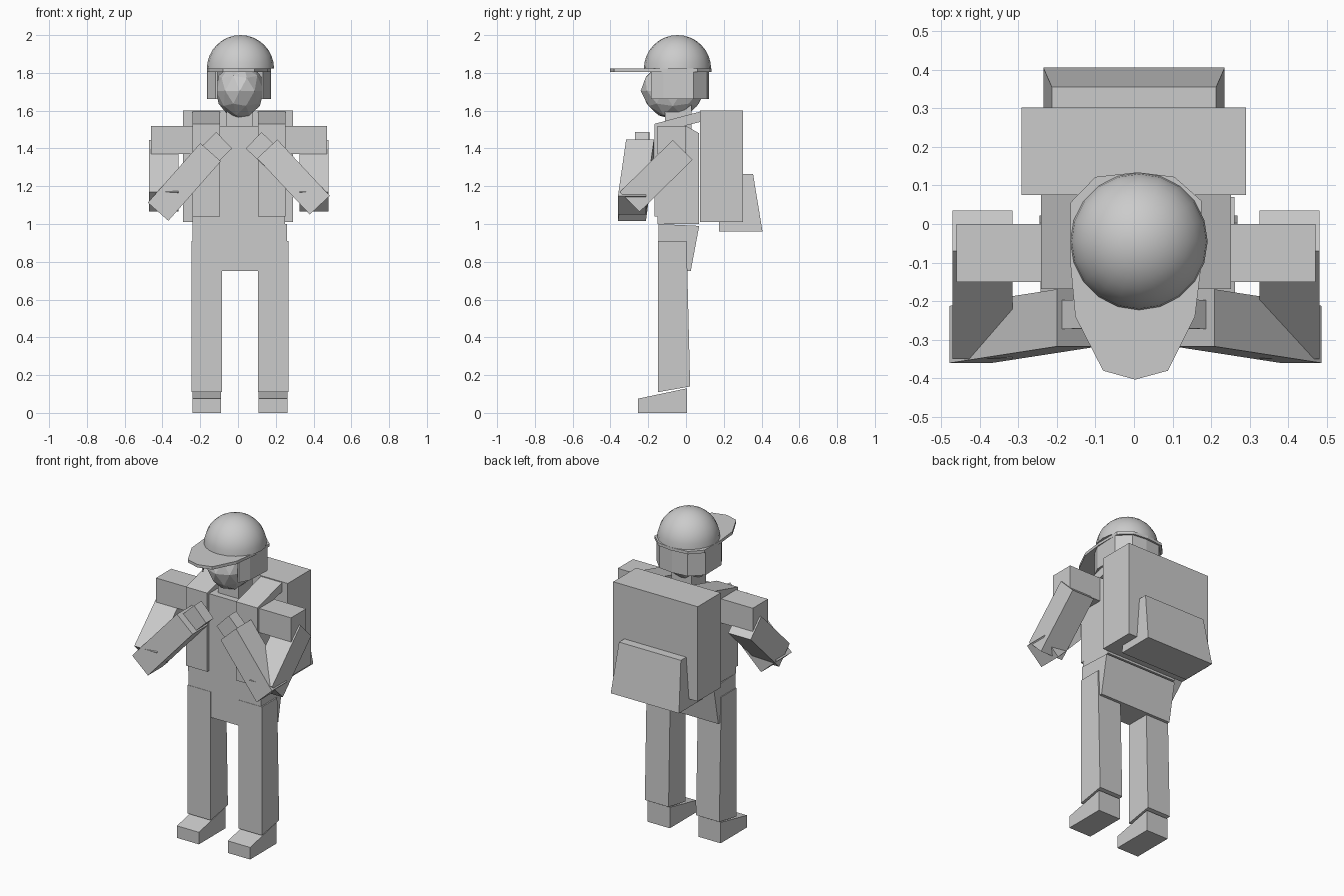
import bpy, bmesh, math
from mathutils import Vector

cube = bpy.data.objects.get("Cube")
if cube:
    bpy.data.objects.remove(cube, do_unlink=True)

GREY = (0.6, 0.6, 0.6, 1)
mat = bpy.data.materials.new("light grey")
mat.use_nodes = True
mat.diffuse_color = GREY
mat.node_tree.nodes["Principled BSDF"].inputs["Base Color"].default_value = GREY


def finish(name, bm):
    bmesh.ops.recalc_face_normals(bm, faces=bm.faces[:])
    me = bpy.data.meshes.new(name)
    bm.to_mesh(me)
    bm.free()
    me.materials.append(mat)
    ob = bpy.data.objects.new(name, me)
    bpy.context.collection.objects.link(ob)
    return ob


def loft(name, a, b):
    """Solid between two matching outlines."""
    bm = bmesh.new()
    va = [bm.verts.new(p) for p in a]
    vb = [bm.verts.new(p) for p in b]
    n = len(a)
    bm.faces.new(va)
    bm.faces.new(vb[::-1])
    for i in range(n):
        j = (i + 1) % n
        bm.faces.new((va[i], vb[i], vb[j], va[j]))
    return finish(name, bm)


def side_prism(name, x0, x1, profile):
    """Side profile (y, z) stretched from x0 to x1."""
    return loft(name, [(x0, y, z) for y, z in profile], [(x1, y, z) for y, z in profile])


def box(name, x0, x1, y0, y1, z0, z1):
    return side_prism(name, x0, x1, [(y0, z0), (y1, z0), (y1, z1), (y0, z1)])


def limb(name, start, end, wide, deep):
    """Box along an axis, wide across the front plane and deep in y."""
    s, e = Vector(start), Vector(end)
    d = (e - s).normalized()
    w = Vector((-d.z, 0, d.x)).normalized() * wide / 2
    t = Vector((0, deep / 2, 0))
    ring = [w + t, w - t, -w - t, -w + t]
    return loft(name, [s + r for r in ring], [e + r for r in ring])


# Trunk
side_prism("torso", -0.24, 0.25, [(-0.15, 1), (0.07, 1), (0.07, 1.48), (0, 1.52), (-0.15, 1.52)])
side_prism("pelvis", -0.24, 0.26, [(-0.145, 0.75), (0.025, 0.75), (0.07, 0.99), (-0.145, 1.0)])
box("neck", -0.06, 0.08, -0.11, 0.03, 1.5, 1.64)

# Legs and feet
for side, x0, x1 in (("right", -0.245, -0.085), ("left", 0.105, 0.268)):
    side_prism(side + "_leg", x0, x1, [(-0.147, 0.11), (0.022, 0.14), (0.003, 0.91), (-0.147, 0.91)])
    side_prism(side + "_foot", x0 + 0.003, x1 - 0.006,
               [(-0.255, 0), (0.005, 0), (0.005, 0.13), (-0.255, 0.075)])

# Arms and backpack straps
for side, s, up in (("right", -1, 0), ("left", 1, 0.035)):
    def span(a, b):
        return sorted((s * a + 0.005, s * b + 0.005))
    c = 0.005
    x0, x1 = span(0.24, 0.465)
    box(side + "_shoulder", x0, x1, -0.15, 0.0, 1.37, 1.52)
    x0, x1 = span(0.32, 0.475)
    side_prism(side + "_upper_arm", x0, x1,
               [(0.035, 1.34), (-0.07, 1.445), (-0.35, 1.17), (-0.245, 1.065)])
    limb(side + "_forearm", (s * 0.428 + c, -0.286, 1.065 + up),
         (s * 0.15 + c, -0.243, 1.38 + up / 2), 0.145, 0.148)
    limb(side + "_hand", (s * 0.18 + c, -0.236, 1.345), (s * 0.078 + c, -0.232, 1.443), 0.12, 0.075)
    x0, x1 = span(0.1, 0.246)
    box(side + "_strap_front", x0, x1, -0.168, -0.14, 1.04, 1.5)
    side_prism(side + "_strap_top", x0, x1,
               [(-0.168, 1.48), (0.075, 1.54), (0.075, 1.595), (-0.168, 1.53)])

# Backpack with tapered pocket wrapping under its lower edge
box("backpack", -0.292, 0.29, 0.075, 0.302, 1.01, 1.6)
yz = [(0.175, 0.96), (0.405, 0.96), (0.355, 1.265), (0.295, 1.265), (0.295, 1.012), (0.175, 1.012)]
taper = lambda z: 0.235 - 0.022 * (z - 0.96) / 0.305
loft("backpack_pocket", [(-taper(z), y, z) for y, z in yz], [(taper(z), y, z) for y, z in yz])

# Faceted head
bm = bmesh.new()
bmesh.ops.create_icosphere(bm, subdivisions=2, radius=1)
for v in bm.verts:
    narrow = 1 + 0.12 * min(v.co.z, 0)
    v.co = (0.01 + v.co.x * 0.133 * narrow, -0.07 + v.co.y * 0.17 * narrow, 1.705 + v.co.z * 0.152)
finish("head", bm)

# Domed helmet
bm = bmesh.new()
bmesh.ops.create_uvsphere(bm, u_segments=20, v_segments=16, radius=0.178)
bmesh.ops.bisect_plane(bm, geom=bm.verts[:] + bm.edges[:] + bm.faces[:], plane_co=(0, 0, 0),
                       plane_no=(0, 0, -1), clear_outer=True, dist=1e-5)
bmesh.ops.holes_fill(bm, edges=[e for e in bm.edges if e.is_boundary])
bmesh.ops.translate(bm, verts=bm.verts, vec=(0.013, -0.045, 1.822))
dome = finish("helmet_dome", bm)
bpy.ops.object.select_all(action='DESELECT')
dome.select_set(True)
bpy.context.view_layer.objects.active = dome
bpy.ops.object.shade_smooth_by_angle(angle=math.radians(40))

# Brim plate
rim = [(-0.08, -0.38), (0.003, -0.403), (0.088, -0.38), (0.158, -0.24), (0.175, -0.1), (0.175, 0.06),
       (0.105, 0.122), (0.01, 0.134), (-0.1, 0.122), (-0.165, 0.055), (-0.165, -0.1), (-0.152, -0.24)]
loft("helmet_brim", [(x, y, 1.806) for x, y in rim], [(x, y, 1.824) for x, y in rim])

# Neck guard: open curtain around the sides and back
path = [(0.135, -0.185), (0.168, -0.12), (0.175, 0.04), (0.105, 0.112), (0.01, 0.122),
        (-0.09, 0.112), (-0.163, 0.04), (-0.16, -0.12), (-0.118, -0.185)]
inner = [(0.01 + (x - 0.01) * 0.93, y if y < 0 else y * 0.9) for x, y in path]
outline = path + inner[::-1]
loft("helmet_neck_guard", [(x, y, 1.663) for x, y in outline], [(x, y, 1.815) for x, y in outline])
